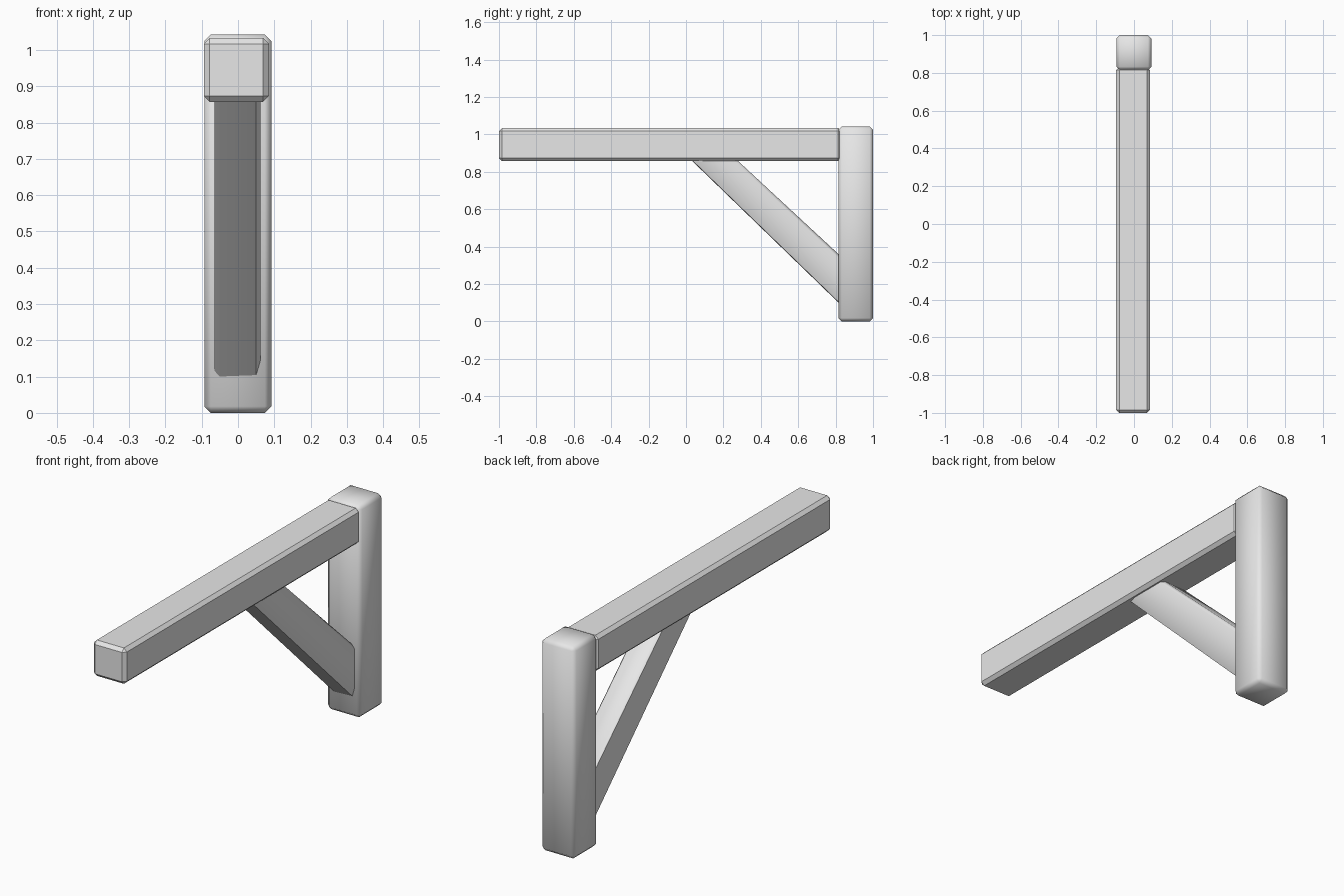
import bpy
import bmesh
import math

cube = bpy.data.objects.get("Cube")
if cube:
    bpy.data.objects.remove(cube, do_unlink=True)

# One plain grey for the whole bracket
grey = bpy.data.materials.new("plain_grey")
grey.use_nodes = True
color = (0.8, 0.8, 0.8, 1)
grey.diffuse_color = color
grey.node_tree.nodes["Principled BSDF"].inputs["Base Color"].default_value = color


def add_object(name, bm, smooth):
    bmesh.ops.recalc_face_normals(bm, faces=bm.faces)
    mesh = bpy.data.meshes.new(name)
    bm.to_mesh(mesh)
    bm.free()
    mesh.materials.append(grey)
    obj = bpy.data.objects.new(name, mesh)
    bpy.context.collection.objects.link(obj)
    if smooth:
        bpy.ops.object.select_all(action="DESELECT")
        obj.select_set(True)
        bpy.context.view_layer.objects.active = obj
        bpy.ops.object.shade_smooth_by_angle(angle=math.radians(50))
    return obj


def chamfered_box(name, low, high, chamfer, smooth=False):
    bm = bmesh.new()
    bmesh.ops.create_cube(bm, size=1)
    for v in bm.verts:
        v.co = [lo if c < 0 else hi for c, lo, hi in zip(v.co, low, high)]
    bmesh.ops.bevel(bm, geom=bm.edges[:], offset=chamfer, segments=1,
                    affect="EDGES")
    return add_object(name, bm, smooth)


# Upright post with softly shaded edges
chamfered_box("post", (-0.093, 0.815, 0), (0.092, 1.0, 1.043), 0.018, smooth=True)

# Horizontal beam with crisp chamfers, its rear end set into the post
chamfered_box("beam", (-0.094, -1.0, 0.857), (0.085, 0.83, 1.033), 0.016)

# Diagonal brace: (x, height across the timber), with uneven worn corners
section = [(-0.065, 0.06), (-0.05, 0), (0.05, 0.015), (0.062, 0.17),
           (0.062, 0.92), (0.047, 1), (-0.053, 1), (-0.065, 0.95)]
# Lower and upper (y, z) of each end, buried in the beam and the post
ends = [((-0.042, 0.93), (0.2, 0.93)), ((0.87, 0.047), (0.87, 0.309))]

bm = bmesh.new()
rings = []
for (y0, z0), (y1, z1) in ends:
    rings.append([bm.verts.new((x, y0 + (y1 - y0) * t, z0 + (z1 - z0) * t))
                  for x, t in section])
    bm.faces.new(rings[-1])
for i in range(len(section)):
    j = (i + 1) % len(section)
    bm.faces.new((rings[0][i], rings[0][j], rings[1][j], rings[1][i]))
add_object("brace", bm, smooth=True)
